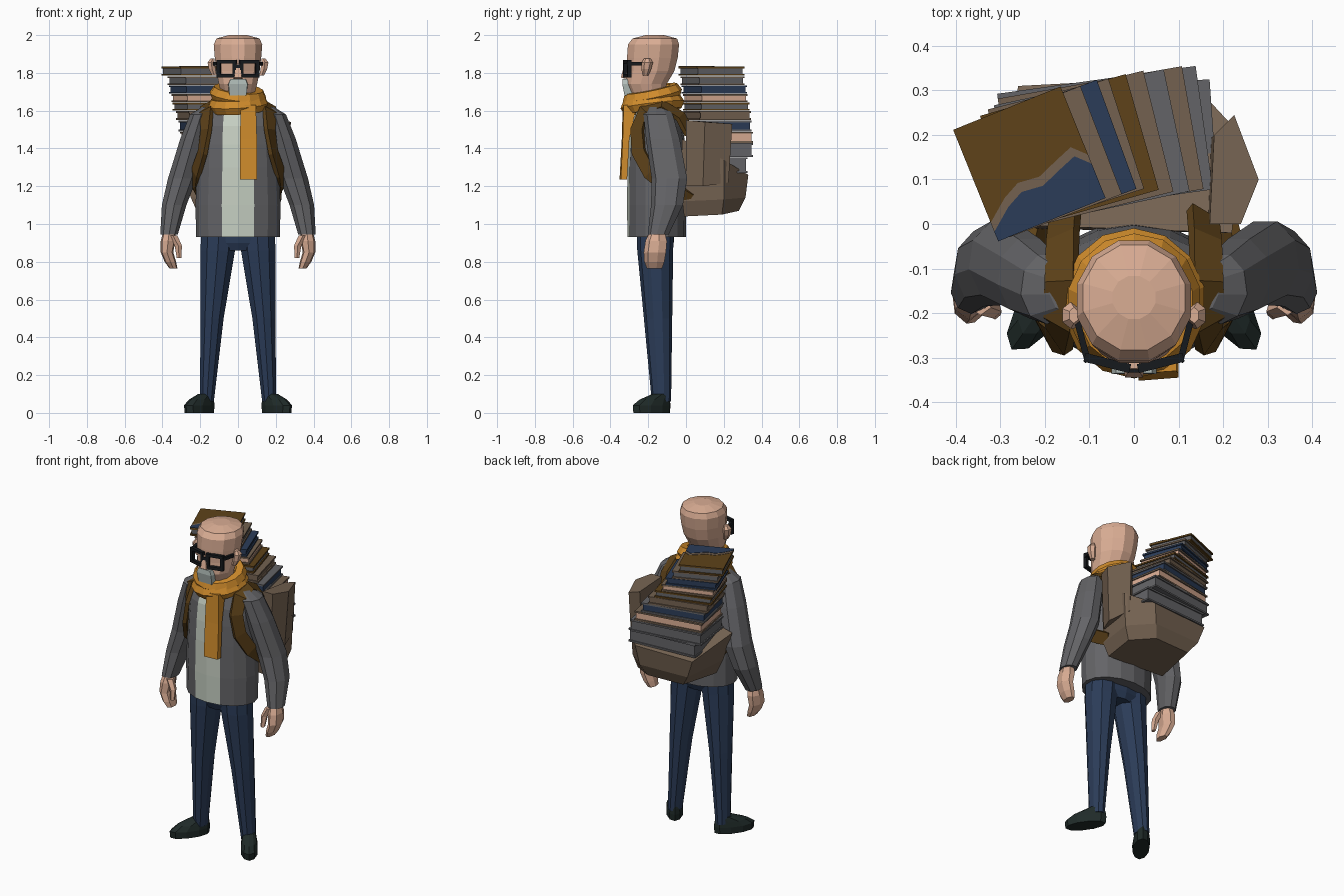
import bpy, bmesh, math
from mathutils import Vector, Matrix


def mat(name, hexcode):
    m = bpy.data.materials.new(name)
    lin = []
    for i in (0, 2, 4):
        c = int(hexcode[i:i + 2], 16) / 255
        lin.append(c / 12.92 if c < 0.04045 else ((c + 0.055) / 1.055) ** 2.4)
    m.diffuse_color = (*lin, 1)
    return m


SKIN = mat("skin", "DAAD94")
GRAY = mat("jacket gray", "646467")
NAVY = mat("navy", "2B3C58")
MUSTARD = mat("mustard", "D08C2C")
TAUPE = mat("taupe", "736150")
BROWN = mat("dark brown", "5E4219")
SHIRT = mat("pale sage", "C6CFC2")
BEARD = mat("beard gray", "B2BEBA")
SHOE = mat("shoe green black", "202B29")
BLACK = mat("black", "16191D")


def finish(name, bm, mats):
    bmesh.ops.recalc_face_normals(bm, faces=bm.faces)
    me = bpy.data.meshes.new(name)
    bm.to_mesh(me)
    bm.free()
    for m in mats:
        me.materials.append(m)
    ob = bpy.data.objects.new(name, me)
    bpy.context.collection.objects.link(ob)
    return ob


def skin(name, rings, material, extra=()):
    """Join rings of points into a closed, capped surface."""
    bm = bmesh.new()
    vr = [[bm.verts.new(p) for p in r] for r in rings]
    n = len(vr[0])
    for a, b in zip(vr, vr[1:]):
        for i in range(n):
            j = (i + 1) % n
            bm.faces.new((a[i], a[j], b[j], b[i]))
    bm.faces.new(vr[0])
    bm.faces.new(vr[-1])
    return finish(name, bm, [material, *extra])


def loft(name, rings, material, n=10, sx=1, turn=0.0, extra=()):
    """Rings are (x, y, z, radius x, radius y) ellipses; sx=-1 mirrors."""
    pts = []
    for cx, cy, cz, rx, ry in rings:
        pts.append([(sx * (cx + rx * math.sin(t)), cy - ry * math.cos(t), cz)
                    for t in ((i + turn) * math.tau / n for i in range(n))])
    return skin(name, pts, material, extra)


def add_box(bm, c, s, index=0, rot=Matrix()):
    m = Matrix.Translation(c) @ rot @ Matrix.Diagonal((*s, 1))
    vs = bmesh.ops.create_cube(bm, size=1, matrix=m)["verts"]
    for f in {f for v in vs for f in v.link_faces}:
        f.material_index = index


# Head
loft("head", [(0, -.17, 1.58, .08, .08), (0, -.2, 1.68, .088, .098), (0, -.212, 1.74, .105, .113),
              (0, -.187, 1.81, .119, .13), (0, -.178, 1.88, .127, .139), (0, -.172, 1.95, .133, .14),
              (0, -.165, 1.982, .118, .122), (0, -.165, 2.0, .05, .05)], SKIN, 12, turn=.5)
skin("nose", [[(-.025, -.3, 1.765), (.025, -.3, 1.765), (.02, -.345, 1.775), (-.02, -.345, 1.775)],
              [(-.014, -.3, 1.85), (.014, -.3, 1.85), (.01, -.325, 1.85), (-.01, -.325, 1.85)]], SKIN)
skin("beard", [[(-.045, -.25, 1.675), (.045, -.25, 1.675), (.045, -.325, 1.68), (-.045, -.325, 1.68)],
               [(-.055, -.26, 1.74), (.055, -.26, 1.74), (.05, -.337, 1.74), (-.05, -.337, 1.74)],
               [(-.04, -.28, 1.77), (.04, -.28, 1.77), (.04, -.335, 1.768), (-.04, -.335, 1.768)]], BEARD)

# Glasses: two square frames swept back, bridge and side arms
bm = bmesh.new()
add_box(bm, (0, -.327, 1.835), (.036, .014, .018))
for s in (-1, 1):
    turn = Matrix.Rotation(s * .25, 4, 'Z')
    for d in (-1, 1):
        add_box(bm, (s * (.06 + d * .042), -.312 + d * .0105, 1.822), (.019, .02, .094), rot=turn)
        add_box(bm, (s * .06, -.312, 1.822 + d * .038), (.1, .02, .018), rot=turn)
    add_box(bm, (s * .119, -.25, 1.848), (.014, .125, .02), rot=Matrix.Rotation(-s * .25, 4, 'Z'))
finish("glasses", bm, [BLACK])

# Jacket with the shirt showing in the open front
torso = loft("jacket", [(0, -.155, .93, .222, .155), (0, -.155, 1.1, .225, .157), (0, -.153, 1.3, .217, .157),
                        (0, -.153, 1.42, .213, .15), (0, -.155, 1.52, .21, .135), (0, -.16, 1.6, .19, .1),
                        (0, -.165, 1.64, .11, .08)], GRAY, 16, extra=[SHIRT])
for p in torso.data.polygons:
    if abs(p.center.x) < .07 and p.center.y < -.2 and abs(p.normal.z) < .9:
        p.material_index = 1
loft("hips", [(0, -.16, .86, .1, .08), (0, -.16, .9, .19, .095), (0, -.16, .96, .2, .1)], NAVY, 12)

# Scarf: two tilted wraps and a hanging tail
for i, (z, r, tilt, roll) in enumerate([(1.632, .122, .12, -.06), (1.682, .112, .2, .1)]):
    bm = bmesh.new()
    rows = 14
    ring = [[bm.verts.new(((r + .04 * math.cos(b)) * math.sin(a),
                           (r + .01 + .038 * math.cos(b)) * math.cos(a), .042 * math.sin(b)))
             for b in (k * math.tau / 6 for k in range(6))]
            for a in (j * math.tau / rows for j in range(rows))]
    for j in range(rows):
        for k in range(6):
            a, b = ring[j], ring[(j + 1) % rows]
            bm.faces.new((a[k], a[(k + 1) % 6], b[(k + 1) % 6], b[k]))
    bm.transform(Matrix.Translation((0, -.178, z)) @ Matrix.Rotation(tilt, 4, 'X') @ Matrix.Rotation(roll, 4, 'Y'))
    finish(f"scarf_wrap_{i + 1}", bm, [MUSTARD])
skin("scarf_tail", [[(.01, -.312, 1.235), (.1, -.312, 1.235), (.1, -.345, 1.235), (.01, -.352, 1.235)],
                    [(.01, -.305, 1.45), (.1, -.3, 1.45), (.1, -.335, 1.45), (.01, -.34, 1.45)],
                    [(.015, -.26, 1.63), (.095, -.26, 1.63), (.095, -.33, 1.63), (.015, -.335, 1.63)]], MUSTARD)

# Limbs, ears and pack straps, mirrored
for s, side in ((-1, "left"), (1, "right")):
    loft(f"ear_{side}", [(.125, -.215, 1.785, .014, .015), (.137, -.21, 1.82, .02, .026),
                         (.142, -.205, 1.855, .022, .03), (.135, -.205, 1.875, .012, .018)], SKIN, 6, s)
    loft(f"sleeve_{side}", [(.15, -.15, 1.62, .04, .05), (.195, -.145, 1.58, .06, .08),
                            (.235, -.12, 1.45, .072, .092), (.295, -.085, 1.24, .077, .097),
                            (.338, -.098, 1.1, .066, .087), (.365, -.145, .945, .047, .057)], GRAY, 9, s)
    loft(f"hand_{side}", [(.363, -.15, .97, .032, .037), (.37, -.155, .91, .04, .06),
                          (.376, -.162, .85, .034, .062), (.358, -.165, .8, .031, .056),
                          (.342, -.165, .765, .022, .042)], SKIN, 7, s)
    loft(f"thumb_{side}", [(.345, -.18, .94, .025, .025), (.316, -.19, .885, .02, .022),
                           (.312, -.2, .82, .013, .015)], SKIN, 5, s)
    loft(f"trouser_leg_{side}", [(.165, -.13, .06, .039, .051), (.137, -.148, .5, .064, .075),
                                 (.107, -.163, .86, .096, .095), (.1, -.163, .96, .1, .098)], NAVY, 10, s)
    shoe = loft(f"shoe_{side}", [(0, 0, 0, .048, .118), (0, 0, .04, .05, .122), (0, .02, .07, .044, .098),
                                 (0, .06, .1, .036, .05)], SHOE, 10)
    shoe.data.transform(Matrix.Translation((s * .205, -.182, 0)) @ Matrix.Rotation(s * .61, 4, 'Z'))
    # Shoulder strap: a flat band that hugs the torso
    path = [Vector(p) for p in ((.155, .02, 1.48), (.16, -.03, 1.57), (.163, -.13, 1.63), (.167, -.22, 1.6),
                                (.168, -.258, 1.5), (.187, -.25, 1.38), (.222, -.19, 1.27),
                                (.232, -.1, 1.2), (.2, .02, 1.13))]
    rings = []
    for i, p in enumerate(path):
        t = (path[min(i + 1, 8)] - path[max(i - 1, 0)]).normalized()
        n = (p - Vector((0, -.155, 1.35))).normalized()
        w = t.cross(n).normalized() * .037
        n = w.cross(t).normalized() * .012
        rings.append([(s * q.x, q.y, q.z) for q in (p - w - n, p + w - n, p + w + n, p - w + n)])
    skin(f"shoulder_strap_{side}", rings, BROWN)

# Open backpack and the pocket hanging on its right side
skin("backpack", [
    [(-.21, .0, 1.05), (.18, -.01, 1.04), (.2, .19, 1.05), (.07, .28, 1.07), (-.17, .27, 1.07)],
    [(-.25, -.01, 1.14), (.21, -.02, 1.12), (.23, .2, 1.13), (.1, .315, 1.14), (-.22, .3, 1.14)],
    [(-.32, .0, 1.33), (.22, -.02, 1.45), (.24, .2, 1.34), (.12, .33, 1.26), (-.26, .31, 1.25)]], TAUPE)
skin("pack_side_pocket", [
    [(.16, .0, 1.2), (.225, .0, 1.2), (.26, .09, 1.2), (.22, .225, 1.22), (.17, .19, 1.22)],
    [(.17, .0, 1.55), (.24, .0, 1.55), (.28, .1, 1.54), (.225, .245, 1.53), (.18, .2, 1.53)]], TAUPE)

# Leaning stack of books: z, thickness, x, y, width, depth, degrees
stack = [(1.785, .048, -.235, .135, .26, .27, 22, BROWN, GRAY), (1.735, .047, -.2, .14, .27, .26, 21, TAUPE, GRAY),
         (1.69, .044, -.18, .15, .3, .26, 20, NAVY, NAVY), (1.645, .043, -.165, .155, .31, .26, 18, TAUPE, SKIN),
         (1.6, .043, -.145, .16, .34, .27, 16, BROWN, GRAY), (1.55, .048, -.12, .165, .36, .28, 14, TAUPE, TAUPE),
         (1.49, .058, -.095, .17, .39, .28, 12, GRAY, NAVY), (1.43, .058, -.075, .18, .42, .28, 10, TAUPE, SKIN),
         (1.355, .073, -.065, .185, .45, .28, 8, GRAY, GRAY), (1.27, .083, -.04, .17, .44, .28, 4, GRAY, GRAY)]
for i, (z, th, x, y, w, d, ang, cover, pages) in enumerate(stack):
    bm = bmesh.new()
    add_box(bm, (0, 0, th / 2), (w - .014, d - .014, th - .01), 1)
    for h in (.005, th - .005):
        add_box(bm, (0, 0, h), (w, d, .01))
    bm.transform(Matrix.Translation((x, y, z)) @ Matrix.Rotation(math.radians(ang), 4, 'Z'))
    finish(f"book_{i + 1}", bm, [cover, pages])

# Wavy two-tone patch on the top cover
wave = [(.13, -.03), (.1, .0), (.06, -.015), (.01, -.035), (-.04, -.03), (-.08, -.05), (-.13, -.09)]
for name, m, lift, top in (("cover_patch_border", TAUPE, .0, .0), ("cover_patch", NAVY, .002, .022)):
    outline = [(px, py - top) for px, py in wave] + [(-.13, -.135), (.13, -.135)]
    ob = skin(name, [[(px, py, h) for px, py in outline] for h in (0, .003 + lift)], m)
    ob.data.transform(Matrix.Translation((-.235, .135, 1.832)) @ Matrix.Rotation(math.radians(22), 4, 'Z'))
